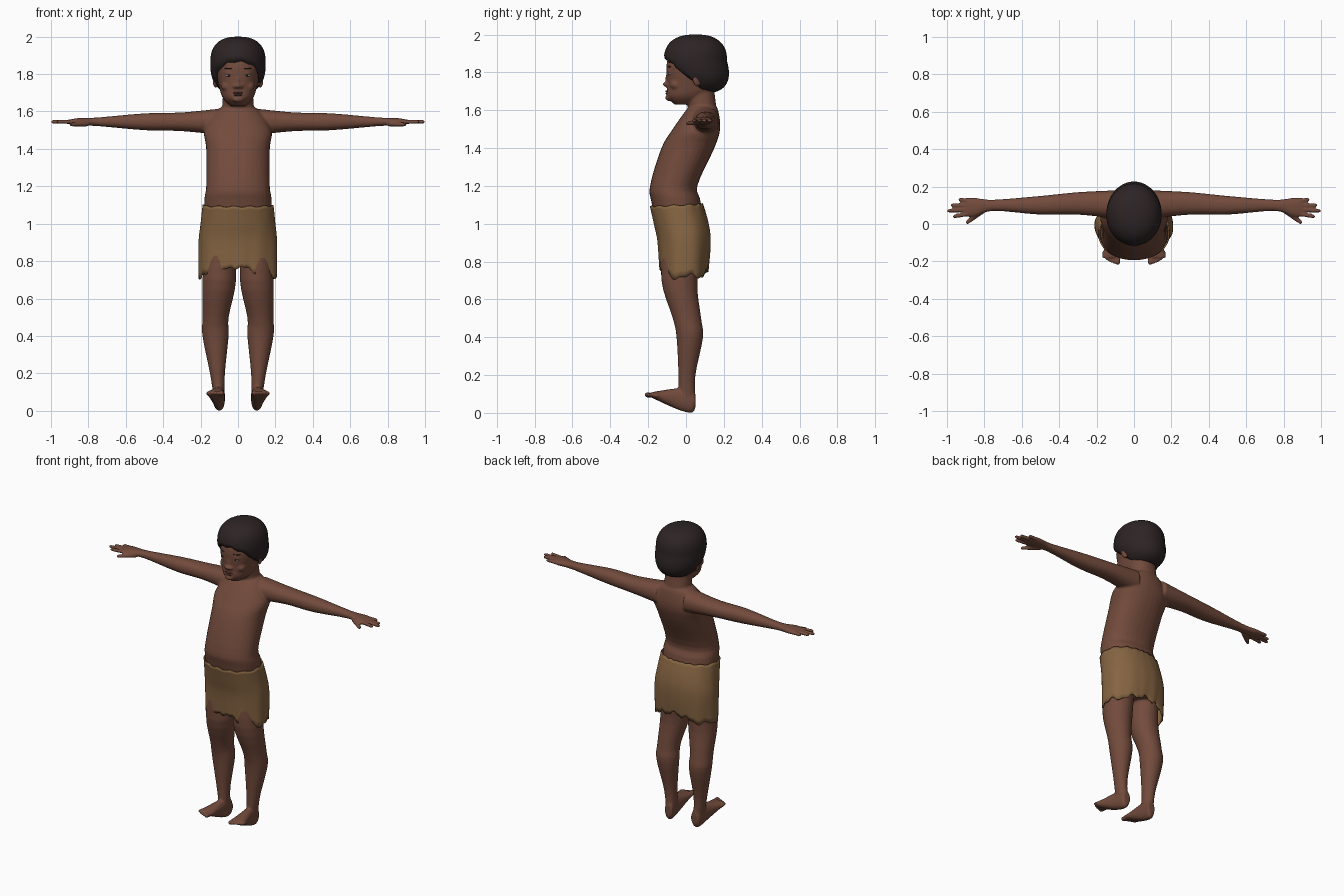
import bpy, bmesh, math
from mathutils import Matrix, Vector, Euler

if "Cube" in bpy.data.objects:
    bpy.data.objects.remove(bpy.data.objects["Cube"])


def material(name, red, green, blue):
    colour = (red, green, blue, 1)
    mat = bpy.data.materials.new(name)
    mat.use_nodes = True
    mat.diffuse_color = colour
    shader = mat.node_tree.nodes["Principled BSDF"]
    shader.inputs["Base Color"].default_value = colour
    shader.inputs["Roughness"].default_value = .8
    return mat


SKIN = material("brown skin", red=.17, green=.07, blue=.045)
HAIR = material("dark hair", red=.026, green=.017, blue=.018)
CLOTH = material("tan cloth", red=.24, green=.13, blue=.055)
LIP = material("dark lip", red=.11, green=.04, blue=.03)
WHITE = material("eye white", red=.3, green=.25, blue=.22)
IRIS = material("dark iris", red=.01, green=.01, blue=.01)
MIDDLE = (1,)
BOTH = (1, -1)


def smooth_rows(rows, steps=4):
    """Smooth curve through the section rows."""
    rows = [Vector(row) for row in rows]
    padded = [rows[0], *rows, rows[-1]]
    result = []
    for before, start, end, after in zip(padded, padded[1:], padded[2:], padded[3:]):
        leave, arrive = (end - before) / 2, (after - start) / 2
        for step in range(steps):
            t = step / steps
            ease = t * t * (3 - 2 * t)
            result.append(start.lerp(end, ease) + leave * (t * (1 - t) ** 2) - arrive * (t * t * (1 - t)))
    return result + [rows[-1]]


def signed_power(value, power):
    return math.copysign(abs(value) ** (2 / power), value)


def loft(bm, axis, rows, sides=MIDDLE, power=2.2, segments=32, caps=True):
    """Rows hold the position on the axis, then low and high on the two other axes."""
    for side in sides:
        rings = []
        for along, u_low, u_high, v_low, v_high in smooth_rows(rows):
            ring = []
            for k in range(segments):
                angle = math.tau * k / segments
                u = (u_low + u_high + (u_high - u_low) * signed_power(math.cos(angle), power)) / 2
                v = (v_low + v_high + (v_high - v_low) * signed_power(math.sin(angle), power)) / 2
                x, y, z = {"X": (along, u, v), "Y": (u, along, v), "Z": (u, v, along)}[axis]
                ring.append(bm.verts.new((x * side, y, z)))
            rings.append(ring)
        for lower, upper in zip(rings, rings[1:]):
            for k in range(segments):
                bm.faces.new((lower[k - 1], lower[k], upper[k], upper[k - 1]))
        if caps:
            bm.faces.new(rings[0])
            bm.faces.new(rings[-1])


def centred(rows):
    """Height, half width, front and back become full section rows."""
    return [(z, -half, half, front, back) for z, half, front, back in rows]


def ball(bm, centre, size, sides=MIDDLE, turn=0):
    for side in sides:
        place = Vector((centre[0] * side, centre[1], centre[2]))
        matrix = Matrix.LocRotScale(place, Euler((0, 0, turn * side)), Vector(size))
        bmesh.ops.create_uvsphere(bm, u_segments=20, v_segments=12, radius=1, matrix=matrix)


def digit(bm, base, tip, thick, thin):
    """Tapered finger or toe with round ends, on both sides."""
    for side in BOTH:
        start, end = (Vector((x * side, y, z)) for x, y, z in (base, tip))
        aim = (end - start).to_track_quat("Z", "Y")
        matrix = Matrix.LocRotScale((start + end) / 2, aim, None)
        bmesh.ops.create_cone(bm, cap_ends=True, segments=12, radius1=thick, radius2=thin,
                              depth=(end - start).length, matrix=matrix)
    ball(bm, base, (thick, thick, thick), BOTH)
    ball(bm, tip, (thin, thin, thin), BOTH)


def finish(bm, name, *materials):
    bmesh.ops.recalc_face_normals(bm, faces=bm.faces)
    for face in bm.faces:
        face.smooth = True
    mesh = bpy.data.meshes.new(name)
    bm.to_mesh(mesh)
    bm.free()
    for mat in materials:
        mesh.materials.append(mat)
    obj = bpy.data.objects.new(name, mesh)
    bpy.context.collection.objects.link(obj)
    return obj


# Torso, neck and head: overlapping volumes that are fused below
body = bmesh.new()
torso = [(.8, .16, -.12, .09), (1.1, .18, -.18, .08), (1.2, .17, -.19, .06), (1.4, .17, -.13, .15),
         (1.5, .18, -.07, .18), (1.6, .12, 0, .17), (1.63, .07, .03, .15)]
neck = [(1.54, .09, .02, .17), (1.7, .08, 0, .15)]
head = [(1.63, .04, -.06, .04), (1.67, .08, -.1, .12), (1.73, .1, -.1, .17),
        (1.86, .12, -.1, .2), (1.96, .07, -.04, .13)]
for part in (torso, neck, head):
    loft(body, "Z", centred(part))

# Arms, by front, back and half thickness along a level line
ARM_Z = 1.545
arm = [(.1, .03, .18, .07), (.3, .05, .17, .05), (.5, .05, .15, .045),
       (.75, .07, .13, .023), (.85, .04, .14, .02), (.9, .04, .14, .012)]
loft(body, "X", [(x, front, back, ARM_Z - half, ARM_Z + half) for x, front, back, half in arm], BOTH)

# Fingers fan out from the palm, with the thumb in front
for index, reach in enumerate((.96, .99, .97, .93)):
    spread = index - 1.5
    digit(body, base=(.87, .09 + .022 * spread, ARM_Z), tip=(reach, .085 + .03 * spread, ARM_Z),
          thick=.013, thin=.01)
digit(body, base=(.81, .07, ARM_Z - .01), tip=(.89, .01, ARM_Z - .015), thick=.016, thin=.011)

# Legs and feet
leg = [(.95, .02, .17, -.12, .1), (.7, .01, .19, -.13, .06), (.5, .05, .19, -.07, .08),
       (.4, .05, .19, -.05, .09), (.2, .07, .15, -.04, .05), (.07, .07, .13, -.04, .05)]
loft(body, "Z", leg, BOTH, power=2)
foot = [(.05, .12, .03, .1), (.03, .13, 0, .13), (-.05, .14, .02, .13), (-.18, .17, .08, .11)]
loft(body, "Y", [(y, .07, outer, sole, top) for y, outer, sole, top in foot], BOTH)
for index in range(5):
    x = .087 + .018 * index
    radius = .01 if index else .014
    digit(body, base=(x, -.15, .09), tip=(x, .002 * index ** 2 - .205, .095), thick=radius, thin=radius)

# Nose, eyelids, cheeks, chin and ears
ball(body, centre=(0, -.105, 1.737), size=(.017, .019, .013))
ball(body, centre=(.016, -.1, 1.734), size=(.013, .014, .01), sides=BOTH)
ball(body, centre=(0, -.094, 1.765), size=(.011, .015, .035))
ball(body, centre=(.045, -.08, 1.805), size=(.027, .017, .01), sides=BOTH, turn=.2)
ball(body, centre=(.055, -.05, 1.735), size=(.035, .035, .03), sides=BOTH)
ball(body, centre=(0, -.09, 1.665), size=(.03, .02, .016))
ball(body, centre=(.12, .06, 1.765), size=(.012, .027, .04), sides=BOTH, turn=.4)

# Fuse the volumes into one soft skin
skin = finish(body, "body", SKIN)
fuse = skin.modifiers.new("fuse", "REMESH")
fuse.mode = "VOXEL"
fuse.voxel_size = .006
fuse.use_smooth_shade = True
relax = skin.modifiers.new("relax", "SMOOTH")
relax.factor = .5
relax.iterations = 5

# Eyes, with the iris picked by distance from the eye centre
EYE_X = .045
eyes = bmesh.new()
ball(eyes, centre=(EYE_X, -.082, 1.793), size=(.021, .014, .009), sides=BOTH, turn=.2)
for face in eyes.faces:
    face.material_index = int(abs(abs(face.calc_center_median().x) - EYE_X) < .01)
finish(eyes, "eyes", WHITE, IRIS)

# Eyebrows and lips
brows = bmesh.new()
ball(brows, centre=(EYE_X, -.087, 1.83), size=(.029, .01, .004), sides=BOTH, turn=.3)
finish(brows, "eyebrows", HAIR)
lips = bmesh.new()
ball(lips, centre=(0, -.096, 1.7), size=(.028, .013, .006))
ball(lips, centre=(0, -.095, 1.688), size=(.024, .014, .007))
finish(lips, "lips", LIP)

# Hair: full dome, sliced on a slope from the forehead down to the nape
hair = bmesh.new()
bmesh.ops.create_uvsphere(hair, u_segments=48, v_segments=32, radius=1)
FULLNESS = 2.5
for vert in hair.verts:
    x, y, z = vert.co
    swell = (math.hypot(x, y) ** FULLNESS + abs(z) ** FULLNESS) ** (-1 / FULLNESS)
    drop = max(-z, 0) * swell * .17
    rise = max(z, 0) * swell * .14
    wave = .006 * math.sin(13 * math.atan2(x, y))
    slope = 1.2 * (drop - rise + wave) - .09
    vert.co = (x * swell * .148, max(.05 + y * swell * .167 + drop / 4, slope), 1.86 + rise - drop)
finish(hair, "hair", HAIR)

# Loincloth: open wrap with ragged hems and soft folds
cloth = bmesh.new()
TOP, BOTTOM = 1.1, .72
wrap = [(BOTTOM, .21, -.14, .12), (.9, .21, -.15, .13), (1, .2, -.17, .12), (TOP, .19, -.19, .09)]
loft(cloth, "Z", centred(wrap), segments=96, caps=False)
for vert in cloth.verts:
    x, y, z = vert.co
    angle = math.atan2(x, y)
    low = (TOP - z) / (TOP - BOTTOM)
    ragged = .011 * math.sin(9 * angle + 1) + .007 * math.sin(19 * angle)
    arch = .05 * max(1 - abs(x) / .19, 0)
    waist = max(1 - 4 * low, 0) * (.05 * y + .004 * math.sin(14 * angle))
    fold = 1 + .012 * low * math.sin(11 * angle)
    vert.co = (x * fold, y * fold, z + low ** 4 * (ragged + arch) + waist)
loincloth = finish(cloth, "loincloth", CLOTH)
thickness = loincloth.modifiers.new("thickness", "SOLIDIFY")
thickness.thickness = .008
thickness.offset = -1
